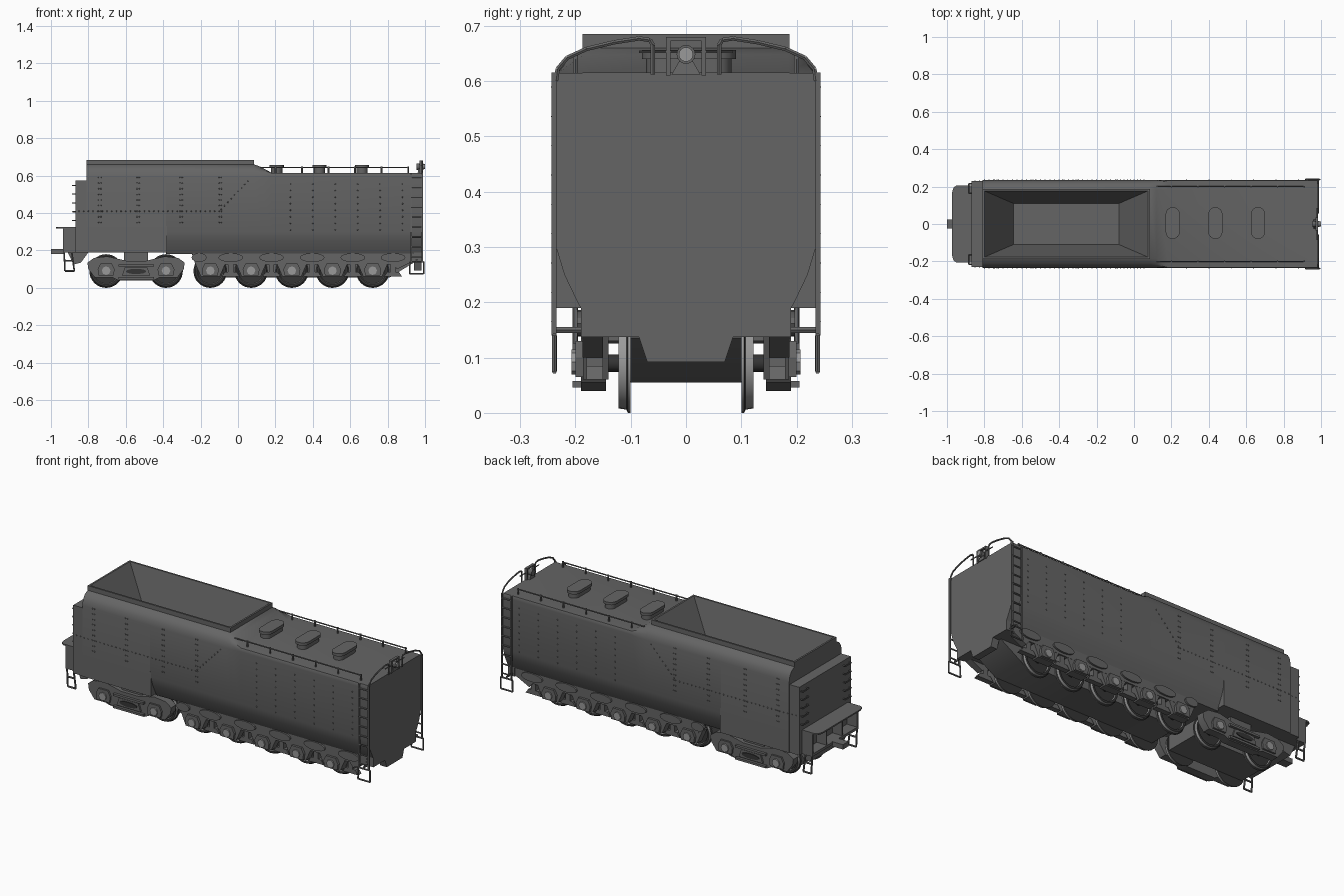
import bpy, bmesh, math
from mathutils import Vector, Matrix

def material(name, v):
    m = bpy.data.materials.new(name)
    m.diffuse_color = (v, v, v, 1)
    return m

GREY = material("dark grey paint", 0.13)
BLACK = material("black iron", 0.035)
STEEL = material("light steel", 0.32)

def make(name, bm, mats=(GREY,), mirror=False, rule=None):
    if mirror:  # copy across the y = 0 plane
        d = bmesh.ops.duplicate(bm, geom=bm.verts[:] + bm.edges[:] + bm.faces[:])
        for v in [g for g in d["geom"] if isinstance(g, bmesh.types.BMVert)]:
            v.co.y *= -1
    bmesh.ops.recalc_face_normals(bm, faces=bm.faces[:])
    for f in bm.faces:
        f.smooth = True
        if rule:
            f.material_index = rule(f)
    me = bpy.data.meshes.new(name)
    bm.to_mesh(me)
    bm.free()
    for m in mats:
        me.materials.append(m)
    me.set_sharp_from_angle(angle=math.radians(32))
    ob = bpy.data.objects.new(name, me)
    bpy.context.collection.objects.link(ob)
    return ob

def loft(bm, rings, cap0=True, cap1=True, skip=()):
    vs = [[bm.verts.new(p) for p in r] for r in rings]
    n = len(vs[0])
    for s, (a, b) in enumerate(zip(vs, vs[1:])):
        for i in range(n):
            if (s, i) not in skip:
                bm.faces.new((a[i], a[(i + 1) % n], b[(i + 1) % n], b[i]))
    if cap0: bm.faces.new(vs[0])
    if cap1: bm.faces.new(vs[-1])

def box(bm, x0, x1, y0, y1, z0, z1):
    loft(bm, [[(x0, y0, z), (x1, y0, z), (x1, y1, z), (x0, y1, z)] for z in (z0, z1)])

def prism_y(bm, pts, y0, y1):   # x-z outline pushed along y
    loft(bm, [[(x, y, z) for x, z in pts] for y in (y0, y1)])

def bar(bm, p, q, r=0.004, n=6):
    p, q = Vector(p), Vector(q)
    rot = (q - p).to_track_quat('Z', 'Y')
    ring = [rot @ Vector((r * math.cos(t), r * math.sin(t), 0)) for t in
            [2 * math.pi * i / n for i in range(n)]]
    loft(bm, [[c + v for v in ring] for c in (p, q)])

def path(bm, pts, r=0.004):
    for p, q in zip(pts, pts[1:]):
        bar(bm, p, q, r)

def rect(x0, x1, y, z):
    return [(x0, -y, z), (x1, -y, z), (x1, y, z), (x0, y, z)]

def disc(cx, cz, rx, rz, n=16):
    return [(cx + rx * math.cos(2 * math.pi * i / n), cz + rz * math.sin(2 * math.pi * i / n))
            for i in range(n)]

# ---- tank and bunker shells, lofted along x
STRAIGHT = [(0.10, 0.19), (0.235, 0.19), (0.235, 0.24), (0.235, 0.30)]
TUCKED = [(0.185, 0.18), (0.196, 0.20), (0.22, 0.25), (0.235, 0.30)]
SHOULDER = [(0.235, 0.59), (0.229, 0.62), (0.213, 0.645), (0.185, 0.66)]
FLAT = [(0.235, 0.595), (0.235, 0.605), (0.232, 0.614), (0.185, 0.615)]

def section(x, low, high):
    half = low + high
    return [(x, y, z) for y, z in half] + [(x, -y, z) for y, z in reversed(half)]

bm = bmesh.new()
loft(bm, [section(-0.81, STRAIGHT, SHOULDER), section(-0.385, STRAIGHT, SHOULDER)], skip=[(0, 7)])
bm.faces.ensure_lookup_table()
bmesh.ops.delete(bm, geom=[bm.faces[-1]], context='FACES_ONLY')
make("bunker_shell", bm)
bm = bmesh.new()
loft(bm, [section(-0.385, TUCKED, SHOULDER), section(0.085, TUCKED, SHOULDER),
          section(0.12, TUCKED, [(0.235, 0.59), (0.231, 0.615), (0.218, 0.632), (0.185, 0.648)]),
          section(0.18, TUCKED, FLAT), section(0.98, TUCKED, FLAT)], cap0=False, skip=[(0, 7)])
make("water_tank", bm)
bm = bmesh.new()
prism_y(bm, [(-0.385, 0.19), (-0.38, 0.19), (-0.38, 0.33), (-0.385, 0.33)], 0.185, 0.237)
make("tank_step_plate", bm, mirror=True)

# ---- coal hopper with raised coaming
bm = bmesh.new()
loft(bm, [rect(-0.81, 0.085, 0.187, 0.655), rect(-0.81, 0.085, 0.187, 0.685),
          rect(-0.80, 0.075, 0.177, 0.685), rect(-0.645, -0.08, 0.11, 0.42)], cap0=False)
make("coal_hopper", bm)

# ---- front cabinet, footplate and drawbar
bm = bmesh.new()
box(bm, -0.87, -0.809, -0.23, 0.23, 0.19, 0.575)
make("front_cabinet", bm)
bm = bmesh.new()
plate = [(-0.87, -0.205), (-0.87, 0.205), (-0.95, 0.205), (-0.965, 0.195), (-0.972, 0.17),
         (-0.972, -0.17), (-0.965, -0.195), (-0.95, -0.205)]
loft(bm, [[(x, y, z) for x, y in plate] for z in (0.317, 0.325)])
box(bm, -0.935, -0.87, -0.2, 0.2, 0.19, 0.205)
for s in (-1, 1):
    box(bm, -0.935, -0.87, s * 0.2 - 0.005, s * 0.2 + 0.005, 0.19, 0.318)
    box(bm, -0.93, -0.87, s * 0.07 - 0.004, s * 0.07 + 0.004, 0.2, 0.318)
prism_y(bm, [(-0.91, 0.19), (-0.88, 0.125), (-0.84, 0.135), (-0.8, 0.19)], -0.15, 0.15)
make("front_footplate", bm)
bm = bmesh.new()
box(bm, -1.0, -0.93, -0.025, 0.025, 0.18, 0.207)
make("drawbar", bm)

# ---- water hatches
bm = bmesh.new()
for cx in (0.207, 0.435, 0.663):
    for w, z0, z1 in ((0.03, 0.61, 0.64), (0.038, 0.64, 0.656)):
        out = [(cx + w * math.cos(t), (0.052 if i < 9 else -0.042) + w * math.sin(t))
               for i, t in enumerate([math.pi * k / 8 for k in range(9)] +
                                     [math.pi + math.pi * k / 8 for k in range(9)])]
        loft(bm, [[(x, y, z) for x, y in out] for z in (z0, z1)])
make("water_hatches", bm)

# ---- roof handrails
bm = bmesh.new()
bar(bm, (0.12, 0.2, 0.643), (0.915, 0.2, 0.643), 0.0035)
for i in range(6):
    x = 0.2 + i * 0.142
    bar(bm, (x, 0.2, 0.61), (x, 0.2, 0.648), 0.005)
make("roof_handrails", bm, mirror=True)

# ---- rear ladders, steps and arched grab rails
bm = bmesh.new()
for x in (0.925, 0.985):
    box(bm, x - 0.004, x + 0.004, 0.234, 0.243, 0.14, 0.615)
for i in range(9):
    z = 0.165 + i * 0.053
    bar(bm, (0.925, 0.24, z), (0.985, 0.24, z))
path(bm, [(0.92, 0.238, 0.14), (0.918, 0.238, 0.075), (0.993, 0.238, 0.075),
          (0.993, 0.238, 0.14), (0.92, 0.238, 0.14)], 0.0045)
bar(bm, (0.955, 0.19, 0.15), (0.955, 0.238, 0.15), 0.006)
make("rear_ladders", bm, mirror=True)
bm = bmesh.new()
path(bm, [(0.985, y, z) for y, z in ((0.235, 0.6), (0.232, 0.622), (0.215, 0.642), (0.18, 0.658),
     (0.13, 0.67), (0.085, 0.677), (0.065, 0.674), (0.06, 0.665), (0.06, 0.612))], 0.0045)
make("rear_grab_rails", bm, mirror=True)

# ---- rear lamp in its frame
bm = bmesh.new()
for s in (-1, 1):
    box(bm, 0.97, 0.985, s * 0.032 - 0.004, s * 0.032 + 0.004, 0.61, 0.68)
box(bm, 0.97, 0.985, -0.036, 0.036, 0.672, 0.68)
bar(bm, (0.98, -0.085, 0.653), (0.98, 0.085, 0.653), 0.003)
bar(bm, (0.955, 0, 0.648), (0.993, 0, 0.648), 0.017, 16)
loft(bm, [rect(0.96, 0.985, 0.026, 0.612), rect(0.965, 0.98, 0.01, 0.64)])
make("lamp_bracket", bm)
bm = bmesh.new()
bar(bm, (0.99, 0, 0.648), (1.0, 0, 0.648), 0.013, 16)
make("lamp_lens", bm, (STEEL,))

# ---- front steps and cabinet rungs
bm = bmesh.new()
path(bm, [(-0.93, 0.2, 0.2), (-0.925, 0.2, 0.09), (-0.875, 0.2, 0.09), (-0.89, 0.2, 0.2)], 0.005)
bar(bm, (-0.927, 0.2, 0.145), (-0.882, 0.2, 0.145), 0.005)
for i in range(5):
    z = 0.36 + i * 0.047
    path(bm, [(-0.868, 0.165, z), (-0.884, 0.165, z), (-0.884, 0.215, z), (-0.868, 0.215, z)], 0.0035)
make("front_steps", bm, mirror=True)

# ---- rear apron and underframe
bm = bmesh.new()
apron = [(-0.19, 0.2), (-0.19, 0.137), (-0.085, 0.137), (-0.07, 0.092),
         (0.07, 0.092), (0.085, 0.137), (0.19, 0.137), (0.19, 0.2)]
loft(bm, [[(x, y, z) for y, z in apron] for x in (0.94, 0.98)])
make("rear_apron", bm)
bm = bmesh.new()
prism_y(bm, [(-0.25, 0.19), (-0.2, 0.055), (0.81, 0.055), (0.94, 0.135), (0.94, 0.19)], -0.1, 0.1)
box(bm, -0.22, 0.94, -0.185, 0.185, 0.137, 0.19)
make("underframe", bm)

# ---- fixed wheelbase side frames
REAR = (-0.148, 0.07, 0.288, 0.505, 0.72)
FRONT = (-0.705, -0.385)
bm = bmesh.new()
prism_y(bm, [(-0.25, 0.19), (-0.21, 0.125), (0.83, 0.125), (0.85, 0.1), (0.93, 0.14), (0.94, 0.19)], 0.15, 0.187)
for x in REAR:
    prism_y(bm, [(x - 0.085, 0.14), (x - 0.05, 0.06), (x + 0.05, 0.06), (x + 0.085, 0.14)], 0.14, 0.186)
    prism_y(bm, disc(x + 0.109, 0.162, 0.066, 0.024), 0.18, 0.197)
    prism_y(bm, [(x + 0.06, 0.06), (x + 0.158, 0.06), (x + 0.14, 0.085), (x + 0.078, 0.085)], 0.15, 0.18)
    prism_y(bm, [(x + 0.095, 0.06), (x + 0.123, 0.06), (x + 0.123, 0.16), (x + 0.095, 0.16)], 0.15, 0.18)
prism_y(bm, disc(REAR[0] - 0.06, 0.162, 0.04, 0.024), 0.18, 0.197)
make("rear_side_frames", bm, mirror=True)

# ---- leading bogie: side frames, centre beam, spring window
bm = bmesh.new()
prism_y(bm, [(-0.80, 0.10), (-0.805, 0.135), (-0.77, 0.16), (-0.70, 0.168), (-0.64, 0.155), (-0.60, 0.145),
             (-0.49, 0.145), (-0.45, 0.155), (-0.39, 0.168), (-0.32, 0.16), (-0.285, 0.135), (-0.29, 0.10),
             (-0.325, 0.055), (-0.42, 0.055), (-0.45, 0.04), (-0.64, 0.04), (-0.67, 0.055), (-0.765, 0.055)],
        0.145, 0.19)
prism_y(bm, [(-0.62, 0.065), (-0.47, 0.065), (-0.485, 0.11), (-0.605, 0.11)], 0.19, 0.2)
for z in (0.12, 0.052):
    box(bm, -0.64, -0.45, 0.19, 0.205, z - 0.006, z + 0.006)
make("bogie_side_frames", bm, mirror=True)
bm = bmesh.new()
box(bm, -0.61, -0.48, -0.17, 0.17, 0.13, 0.19)
box(bm, -0.78, -0.31, -0.1, 0.1, 0.055, 0.14)
make("bogie_centre", bm)
bm = bmesh.new()
prism_y(bm, disc(-0.545, 0.088, 0.055, 0.014), 0.2, 0.204)
make("bogie_spring_slots", bm, (BLACK,), mirror=True)

# ---- axle boxes and hub caps
bm, caps = bmesh.new(), bmesh.new()
for x in REAR + FRONT:
    prism_y(bm, [(x - 0.04, 0.065), (x + 0.04, 0.065), (x + 0.045, 0.1), (x + 0.03, 0.13),
                 (x - 0.03, 0.13), (x - 0.045, 0.1)], 0.18, 0.2)
    prism_y(caps, disc(x, 0.092, 0.023, 0.023, 8), 0.199, 0.207)
make("axle_boxes", bm, mirror=True)
make("hub_caps", caps, (STEEL,), mirror=True)

# ---- wheels and axles: steel treads, black discs
bm, ax = bmesh.new(), bmesh.new()
for x in REAR + FRONT:
    loft(bm, [[(px, y, pz) for px, pz in disc(x, 0.09, r, r, 32)] for y, r in
              ((0.10, 0.07), (0.10, 0.09), (0.105, 0.09), (0.108, 0.084), (0.122, 0.082),
               (0.122, 0.07), (0.114, 0.067))])
    bar(ax, (x, -0.19, 0.09), (x, 0.19, 0.09), 0.016, 12)
make("wheels", bm, (BLACK, STEEL), True, lambda f: int(abs(f.normal.y) < 0.7 and f.calc_center_median().z != 0.09
     and 0.1 < abs(f.calc_center_median().y) < 0.1221 and abs(f.calc_center_median().y) != 0.118))
make("axles", ax, (BLACK,))

# ---- rivet rows on both sides
spots = [(x + dx, 0.35 + 0.03 * i) for x in (-0.745, -0.54, -0.31, -0.1) for dx in (0, 0.012) for i in range(9)]
spots += [(-0.85 + 0.025 * i, 0.41) for i in range(31)]
spots += [(-0.09 + 0.018 * i, 0.42 + 0.019 * i) for i in range(9)]
spots += [(x, 0.22 + 0.035 * i + 0.09) for x in (0.28, 0.4, 0.52, 0.64, 0.76, 0.88) for i in range(8)]
bm = bmesh.new()
for x, z in spots:
    y = 0.2295 if x < -0.81 else 0.2345
    loft(bm, [[(px, y + dy, pz) for px, pz in disc(x, z, r, r, 6)] for dy, r in ((0, 0.004), (0.003, 0.002))])
make("rivets", bm, mirror=True)
